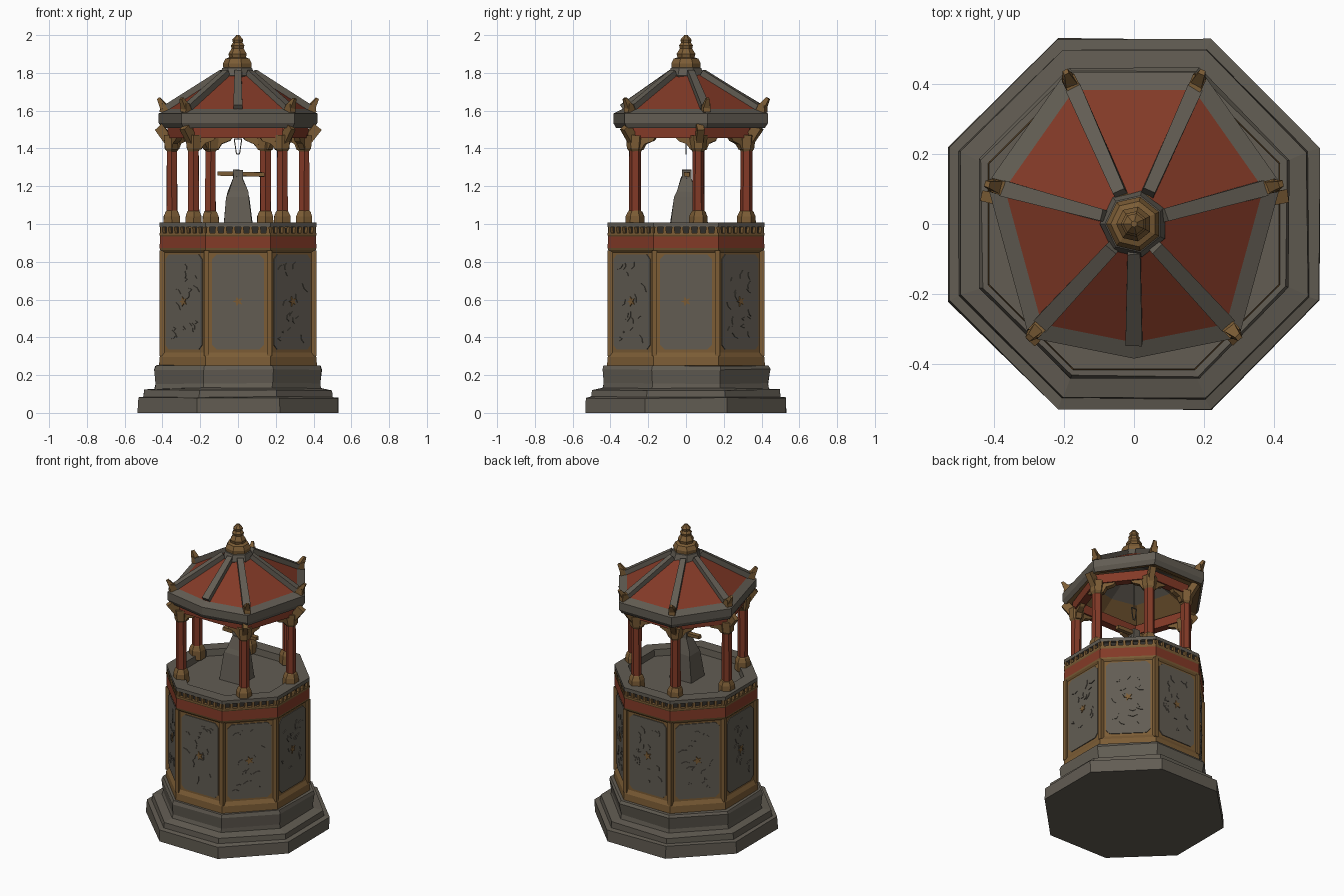
import bpy, bmesh, math, random
from mathutils import Vector, Matrix

if "Cube" in bpy.data.objects:
    bpy.data.objects.remove(bpy.data.objects["Cube"])

random.seed(4)
STONE, RED, GOLD, DARK = range(4)
MATS = []
for label, col in (("weathered_stone", (0.122, 0.108, 0.086)), ("faded_red", (0.225, 0.042, 0.020)),
                   ("old_gold", (0.200, 0.108, 0.036)), ("dark_recess", (0.030, 0.026, 0.022))):
    m = bpy.data.materials.new(label)
    m.diffuse_color = (*col, 1)
    m.use_nodes = True
    m.node_tree.nodes["Principled BSDF"].inputs["Base Color"].default_value = m.diffuse_color
    MATS.append(m)


def finish(name, bm, jitter=0.0):
    for v in bm.verts:
        v.co += Vector([random.uniform(-jitter, jitter) for _ in range(3)])
    bmesh.ops.recalc_face_normals(bm, faces=bm.faces)
    me = bpy.data.meshes.new(name)
    bm.to_mesh(me)
    bm.free()
    for m in MATS:
        me.materials.append(m)
    ob = bpy.data.objects.new(name, me)
    bpy.context.collection.objects.link(ob)
    return ob


def loft(bm, rings, mats):
    """Skin a stack of rings; one colour per band, capped at both ends."""
    vs = [[bm.verts.new(p) for p in r] for r in rings]
    n = len(vs[0])
    bands = []
    for a, b, mat in zip(vs, vs[1:], mats):
        band = [bm.faces.new((a[i], a[(i + 1) % n], b[(i + 1) % n], b[i])) for i in range(n)]
        for f in band:
            f.material_index = mat
        bands.append(band)
    for ring, mat in ((vs[0], mats[0]), (vs[-1], mats[-1])):
        bm.faces.new(ring).material_index = mat
    return bands


def ngon(apothem, z, n=8, cx=0, cy=0):
    r = apothem / math.cos(math.pi / n)
    return [Vector((cx + r * math.cos((2 * i + 1) * math.pi / n),
                    cy + r * math.sin((2 * i + 1) * math.pi / n), z)) for i in range(n)]


def rect(x, y0, y1, z):
    return [Vector(p) for p in ((-x, y0, z), (x, y0, z), (x, y1, z), (-x, y1, z))]


def bar(bm, p, q, w0, h0, mat, w1=None, h1=None):
    """Rectangular bar from p to q, optionally tapered."""
    p, q = Vector(p), Vector(q)
    d = (q - p).normalized()
    side = d.cross(Vector((0, 0, 1)))
    side = side.normalized() if side.length > 1e-4 else Vector((1, 0, 0))
    up = side.cross(d)
    w1, h1 = w1 or w0, h1 or h0
    loft(bm, [[c + side * sx * w / 2 + up * sz * h / 2
               for sx, sz in ((-1, -1), (1, -1), (1, 1), (-1, 1))]
              for c, w, h in ((p, w0, h0), (q, w1, h1))], [mat])


def plate(bm, outline, a0, a1, angle, mat):
    """Thin plate on an octagon side; outline is (along, z)."""
    rot = Matrix.Rotation(angle, 3, 'Z')
    loft(bm, [[rot @ Vector((u, -a, z)) for u, z in outline] for a in (a0, a1)], [mat])


# Stepped octagonal plinth
bm = bmesh.new()
prof = [(.53, 0), (.53, .08), (.50, .085), (.495, .122), (.44, .13), (.435, .155),
        (.445, .23), (.435, .25), (.40, .252)]
loft(bm, [ngon(a, z) for a, z in prof], [STONE] * 8)
plinth = finish("stepped_plinth", bm, .0035)
for v in plinth.data.vertices:
    if v.co.z < .01:
        v.co.z = 0

# Octagonal body with gold trim, red band and sunken deck
bm = bmesh.new()
prof = [(.405, .24), (.418, .25), (.415, .295), (.402, .32), (.402, .85), (.412, .862),
        (.415, .872), (.413, .935), (.416, .942), (.416, .953), (.395, .953), (.395, .985),
        (.415, .985), (.415, 1.008), (.335, 1.008), (.33, .965)]
loft(bm, [ngon(a, z) for a, z in prof],
     [GOLD, GOLD, GOLD, GOLD, GOLD, GOLD, RED, GOLD, GOLD, GOLD, DARK] + [STONE] * 4)
finish("octagonal_body", bm)

# Corner posts, stone panels, carved relief and parapet teeth, repeated per side
posts, panels, relief, teeth = (bmesh.new() for _ in range(4))
for k in range(8):
    ang = k * math.pi / 4
    c = ngon(.402, 0)[k]
    bar(posts, (c.x, c.y, .30), (c.x, c.y, .86), .026, .026, GOLD)
    w, z0, z1, ch = .137, .335, .838, .025
    plate(panels, [(-w + ch, z0), (w - ch, z0), (w, z0 + ch), (w, z1 - ch),
                   (w - ch, z1), (-w + ch, z1), (-w, z1 - ch), (-w, z0 + ch)],
          .398, .407, ang, STONE)
    # scattered leaves around a worn centre flower
    for _ in range(16):
        u, z, t = random.uniform(-.1, .1), random.uniform(.39, .79), random.uniform(0, math.pi)
        L, W = random.uniform(.015, .03), random.uniform(.006, .012)
        out = [(u + a * math.cos(t) - b * math.sin(t), z + a * math.sin(t) + b * math.cos(t))
               for a, b in ((-L, 0), (0, -W), (L, 0), (0, W))]
        plate(relief, out, .405, .411, ang, STONE)
    flower = [((.028 if i % 2 else .012) * math.cos(i * math.pi / 5),
               .59 + (.028 if i % 2 else .012) * math.sin(i * math.pi / 5)) for i in range(10)]
    plate(relief, flower, .405, .412, ang, GOLD)
    for i in range(8):
        u = -.158 + i * .0451
        plate(teeth, [(u - .009, .95), (u + .009, .95), (u + .007, .987), (u - .007, .987)],
              .39, .414, ang, GOLD)
finish("corner_posts", posts)
finish("wall_panels", panels)
finish("panel_relief", relief)
finish("parapet_teeth", teeth)

# Six columns with gold feet and capitals
COLS = [(.235, -.27), (.35, .065), (.145, .32), (-.145, .32), (-.35, .065), (-.235, -.27)]
bm = bmesh.new()
for x, y in COLS:
    prof = [(.044, .98), (.042, 1.04), (.033, 1.065), (.028, 1.07), (.027, 1.385),
            (.036, 1.40), (.042, 1.47)]
    loft(bm, [ngon(a, z, 6, x, y) for a, z in prof], [GOLD, GOLD, GOLD, RED, GOLD, GOLD])
finish("columns", bm, .002)

# Red lintels and gold curved brackets between neighbouring columns
beams, brackets = bmesh.new(), bmesh.new()
for i in range(6):
    a, b = Vector((*COLS[i], 0)), Vector((*COLS[(i + 1) % 6], 0))
    up = Vector((0, 0, 1.485))
    bar(beams, a + up, b + up, .05, .062, RED)
    side = (b - a).normalized().cross(Vector((0, 0, 1))) * .016
    for p, q in ((a, b), (b, a)):
        d = (q - p).normalized()
        shape = [(0, 1.385), (.04, 1.395), (.06, 1.425), (.105, 1.44), (.12, 1.46), (0, 1.462)]
        loft(brackets, [[p + d * u + s + Vector((0, 0, z)) for u, z in shape]
                        for s in (side, -side)], [GOLD])
    # outward bracket arm under the eave
    o = a.normalized()
    bar(brackets, a + Vector((0, 0, 1.42)), a + o * .07 + Vector((0, 0, 1.515)),
        .035, .05, GOLD)
finish("lintels", beams)
finish("brackets", brackets, .003)

# Seven-sided roof: stone eave, gold-edged red panels, hollow underside
EAVE = [(0, -.385), (.30, -.325), (.42, .115), (.195, .435),
        (-.195, .435), (-.42, .115), (-.30, -.325)]


def roof_ring(s, z):
    return [Vector((x * s, y * s, z)) for x, y in EAVE]


bm = bmesh.new()
bands = loft(bm, [roof_ring(s, z) for s, z in
                  ((.15, 1.71), (.55, 1.61), (.84, 1.525), (.96, 1.508), (1, 1.535), (1, 1.585),
                   (.88, 1.608), (.2, 1.79))],
             [STONE, GOLD, GOLD, STONE, STONE, STONE, GOLD])
res = bmesh.ops.inset_individual(bm, faces=bands[-1], thickness=.034)
for f in bands[-1]:
    f.material_index = RED
finish("roof", bm)

# Stone ridges, with upturned gold horns on all but the front one
ridges, horns = bmesh.new(), bmesh.new()
for i, (x, y) in enumerate(EAVE):
    d = Vector((x, y, 0))
    top, foot = d * .2 + Vector((0, 0, 1.80)), d * .88 + Vector((0, 0, 1.615))
    bar(ridges, foot, top, .046, .04, STONE, .036, .035)
    if i:
        e = d.normalized()
        base = d * .86 + Vector((0, 0, 1.61))
        mid = d * .97 + Vector((0, 0, 1.615))
        bar(horns, base, mid, .04, .045, GOLD, .038, .045)
        bar(horns, mid - e * .02, d + Vector((0, 0, 1.665)), .038, .04, GOLD, .018, .016)
finish("roof_ridges", ridges, .002)
finish("roof_horns", horns, .002)

# Crown and stacked finial
bm = bmesh.new()
prof = [(.07, 1.76), (.088, 1.785), (.075, 1.825), (.07, 1.828), (.072, 1.85), (.06, 1.875),
        (.042, 1.882), (.046, 1.90), (.03, 1.93), (.034, 1.945), (.024, 1.96), (.028, 1.975),
        (.008, 2.0)]
loft(bm, [ngon(a, z, 7) for a, z in prof], [STONE] * 3 + [GOLD] * 9)
finish("finial", bm)

# Standing stone on the deck with a crossbar on top
bm = bmesh.new()
loft(bm, [rect(.082, -.09, .06, .95), rect(.06, -.06, .05, 1.14), rect(.052, -.05, .045, 1.17),
          rect(.02, -.025, .03, 1.25)], [STONE] * 3)
finish("standing_stone", bm, .004)
bm = bmesh.new()
bar(bm, (-.11, .005, 1.268), (.14, .005, 1.262), .03, .024, GOLD)
bar(bm, (-.025, .005, 1.265), (.025, .005, 1.265), .05, .045, STONE)
finish("crossbar", bm, .002)

# Small hanging hook below the ceiling
bm = bmesh.new()
pts = [(-.02, 0, 1.45), (.02, 0, 1.45), (.008, 0, 1.37), (-.008, 0, 1.37)]
for p, q in zip(pts, pts[1:] + pts[:1]):
    bar(bm, p, q, .005, .005, STONE)
bar(bm, (0, 0, 1.45), (0, 0, 1.72), .005, .005, STONE)
finish("hanging_hook", bm)
